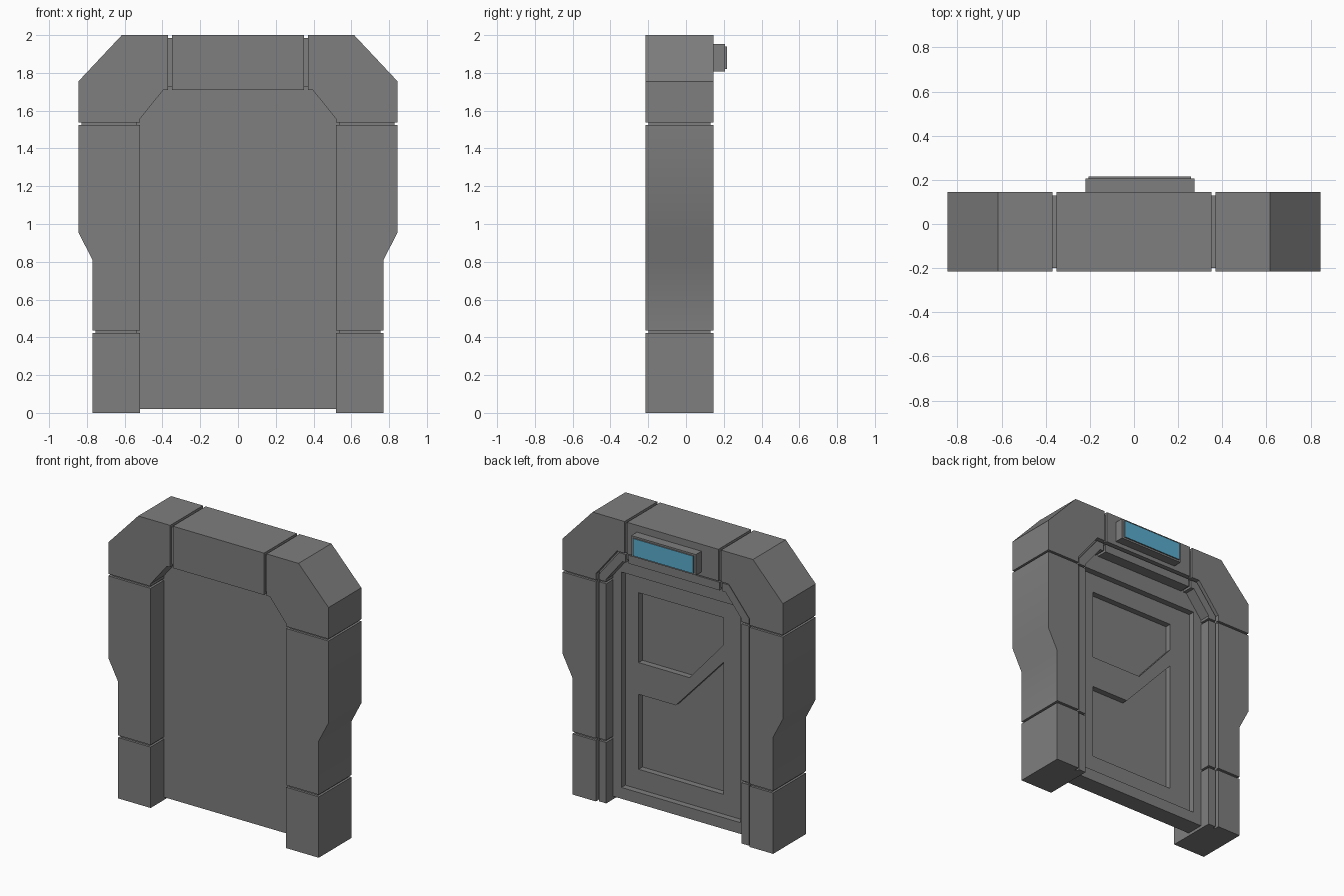
import bpy, bmesh, math

if "Cube" in bpy.data.objects:
    bpy.data.objects.remove(bpy.data.objects["Cube"])

FRONT, BACK, TRIM = -0.215, 0.145, 0.132


def material(name, rgb):
    mat = bpy.data.materials.new(name)
    mat.diffuse_color = (*rgb, 1)
    mat.use_nodes = True
    mat.node_tree.nodes["Principled BSDF"].inputs["Base Color"].default_value = mat.diffuse_color
    return mat


dark_grey = material("dark_grey", (0.21, 0.21, 0.21))
screen_blue = material("screen_blue", (0.1, 0.42, 0.62))


def prism(name, profile, y0, y1):
    """Extrude an xz outline along y."""
    bm = bmesh.new()
    a = [bm.verts.new((x, y0, z)) for x, z in profile]
    b = [bm.verts.new((x, y1, z)) for x, z in profile]
    n = len(a)
    bm.faces.new(a)
    bm.faces.new(b[::-1])
    for i in range(n):
        bm.faces.new((a[i], b[i], b[(i + 1) % n], a[(i + 1) % n]))
    bmesh.ops.recalc_face_normals(bm, faces=bm.faces)
    me = bpy.data.meshes.new(name)
    bm.to_mesh(me)
    bm.free()
    me.materials.append(dark_grey)
    ob = bpy.data.objects.new(name, me)
    bpy.context.collection.objects.link(ob)
    return ob


def cut(ob, profile, y0, y1):
    """Subtract a prism from an object and bake the result."""
    cutter = prism("cutter", profile, y0, y1)
    cutter.hide_render = True
    mod = ob.modifiers.new("cut", 'BOOLEAN')
    mod.operation = 'DIFFERENCE'
    mod.solver = 'EXACT'
    mod.object = cutter
    dg = bpy.context.evaluated_depsgraph_get()
    dg.update()
    me = bpy.data.meshes.new_from_object(ob.evaluated_get(dg))
    ob.modifiers.clear()
    ob.data = me
    bpy.data.objects.remove(cutter)


def arch(d, z0):
    """Doorway outline, offset outwards by d, from right foot to left foot."""
    right = [(0.52 + d, z0), (0.52 + d, 1.555 + 0.353 * d),
             (0.395 + 0.478 * d, 1.71 + d)]
    return right + [(-x, z) for x, z in reversed(right)]


def outer(d, z0):
    """Outer silhouette of the frame, inset by d."""
    right = [(0.77 - d, z0), (0.77 - d, 0.81), (0.845 - d, 0.955),
             (0.845 - d, 1.755 - 0.4 * d), (0.615 - 0.4 * d, 2 - d)]
    return right + [(-x, z) for x, z in reversed(right)]


def step_back(ob, shift=0.0):
    """Lower the inner trim on the back and cut the slot beside it."""
    cut(ob, arch(0.062, -0.1), TRIM - shift, 0.3)
    cut(ob, arch(0.07, -0.1) + arch(0.056, -0.1)[::-1], 0.108 - shift, 0.3)


# frame blocks, separated by narrow joints
blocks = {
    "foot_block": [(0.52, 0), (0.77, 0), (0.77, 0.422), (0.52, 0.422)],
    "jamb_block": [(0.52, 0.437), (0.77, 0.437), (0.77, 0.81), (0.845, 0.955),
                   (0.845, 1.523), (0.52, 1.523)],
    "corner_block": [(0.52, 1.537), (0.845, 1.537), (0.845, 1.755), (0.615, 2),
                     (0.37, 2), (0.37, 1.71), (0.395, 1.71), (0.52, 1.555)],
}
for name, prof in blocks.items():
    for side, s in (("right", 1), ("left", -1)):
        ob = prism(f"{name}_{side}", [(s * x, z) for x, z in prof], FRONT, BACK)
        step_back(ob)
        if name == "jamb_block":
            # soft bend on the outer side of the jamb
            bpy.ops.object.select_all(action='DESELECT')
            ob.select_set(True)
            bpy.context.view_layer.objects.active = ob
            bpy.ops.object.shade_smooth_by_angle(angle=math.radians(30))
step_back(prism("lintel_block", [(-0.35, 1.71), (0.35, 1.71), (0.35, 2), (-0.35, 2)],
                FRONT, BACK))

# inset core showing in the joints
IN = 0.016
core = prism("frame_core", outer(IN, 0.05) + arch(IN, 0.05)[::-1], FRONT + IN, BACK - IN)
step_back(core, IN)

# door leaf with a recessed field and two sunken panels on the back
door = prism("door", arch(0.016, 0.02), -0.07, 0.055)
cut(door, [(-0.457, 0.098), (0.457, 0.098), (0.457, 1.592), (-0.457, 1.592)], 0.012, 0.2)
cut(door, [(0.355, 0.975), (0.355, 1.46), (-0.295, 1.46), (-0.295, 1.27), (-0.035, 0.975)],
    -0.03, 0.2)
cut(door, [(0.355, 0.235), (0.355, 0.755), (0.07, 0.755), (-0.295, 1.15), (-0.295, 0.235)],
    -0.03, 0.2)


# sign above the door, with a blue face
def rect(x0, x1, z0, z1):
    return [(x0, z0), (x1, z0), (x1, z1), (x0, z1)]


prism("sign_housing", rect(-0.22, 0.275, 1.808, 1.952), 0.14, 0.207)
screen = prism("sign_screen", rect(-0.205, 0.257, 1.82, 1.94), 0.2, 0.216)
screen.data.materials.append(screen_blue)
for face in screen.data.polygons:
    if face.normal.y > 0.9:
        face.material_index = 1
